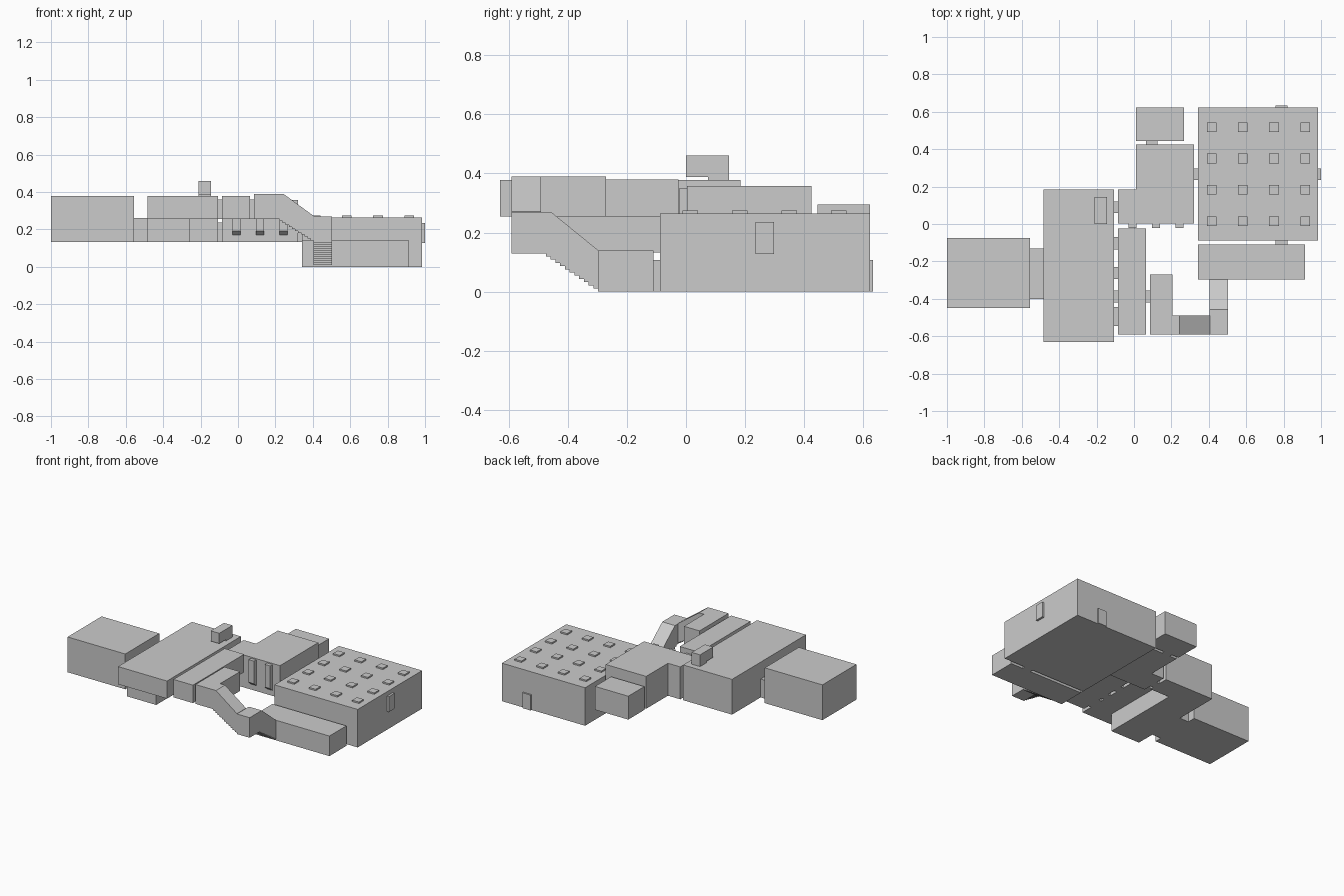
import bpy, bmesh


def solid(name, profile, axis, lo, hi):
    """Extrude a closed 2D profile along an axis from lo to hi."""
    place = {'x': lambda a, b, t: (t, a, b),
             'y': lambda a, b, t: (a, t, b),
             'z': lambda a, b, t: (a, b, t)}[axis]
    bm = bmesh.new()
    face = bm.faces.new([bm.verts.new(place(a, b, lo)) for a, b in profile])
    ext = bmesh.ops.extrude_face_region(bm, geom=[face])
    moved = [g for g in ext['geom'] if isinstance(g, bmesh.types.BMVert)]
    bmesh.ops.translate(bm, verts=moved, vec=place(0, 0, hi - lo))
    bmesh.ops.recalc_face_normals(bm, faces=bm.faces)
    me = bpy.data.meshes.new(name)
    bm.to_mesh(me)
    bm.free()
    ob = bpy.data.objects.new(name, me)
    bpy.context.collection.objects.link(ob)
    return ob


def box(name, x0, x1, y0, y1, z0, z1):
    return solid(name, [(x0, y0), (x1, y0), (x1, y1), (x0, y1)], 'z', z0, z1)


def steps(a0, b0, a1, b1, n):
    """Stair outline between two points."""
    pts = []
    for i in range(n):
        a, an = (a0 + (a1 - a0) * k / n for k in (i, i + 1))
        b, bn = (b0 + (b1 - b0) * k / n for k in (i, i + 1))
        pts += [(a, b), (an, b)]
    return pts + [(a1, b1)]


# West rooms
box("west_room", -1.0, -0.555, -0.45, -0.075, 0.132, 0.378)
box("west_passage", -0.555, -0.485, -0.40, -0.13, 0.132, 0.26)

# Long hall: full upper storey over an L-shaped lower storey
box("hall_upper", -0.485, -0.107, -0.63, 0.185, 0.255, 0.378)
solid("hall_lower", [(-0.485, -0.53), (-0.26, -0.53), (-0.26, 0.03),
                     (-0.107, 0.03), (-0.107, 0.185), (-0.485, 0.185)],
      'z', 0.132, 0.255)
box("roof_hatch_neck", -0.21, -0.145, 0.075, 0.145, 0.378, 0.39)
box("roof_hatch", -0.21, -0.145, 0.0, 0.145, 0.388, 0.46)

# Gallery strip and its doorways
box("gallery", -0.085, 0.065, -0.59, -0.025, 0.255, 0.38)
for y0, y1 in [(-0.135, -0.07), (-0.295, -0.23), (-0.42, -0.355), (-0.545, -0.445)]:
    box("gallery_doorway", -0.107, -0.085, y0, y1, 0.255, 0.36)
box("landing_doorway", 0.065, 0.085, -0.42, -0.355, 0.255, 0.36)
box("hall_doorway", -0.107, -0.085, 0.06, 0.12, 0.132, 0.238)

# Central room with shallow window bays
solid("central_room", [(-0.085, 0.003), (0.322, 0.003), (0.322, 0.425),
                       (0.01, 0.425), (0.01, 0.185), (-0.085, 0.185)],
      'z', 0.132, 0.358)
for x in (-0.008, 0.118, 0.243):
    solid("window_bay", [(0.003, 0.17), (-0.022, 0.192), (-0.022, 0.35), (0.003, 0.35)],
          'x', x - 0.021, x + 0.021)

# Back room
box("back_room", 0.01, 0.267, 0.445, 0.622, 0.132, 0.295)
box("back_room_doorway", 0.063, 0.125, 0.425, 0.445, 0.132, 0.238)

# Landing, descending corridor, turn and lower stair
box("landing", 0.085, 0.205, -0.59, -0.27, 0.255, 0.39)
solid("upper_stair", steps(0.205, 0.255, 0.405, 0.13, 12)
      + [(0.405, 0.272), (0.243, 0.39), (0.205, 0.39)], 'y', -0.59, -0.49)
solid("lower_stair", [(-0.59, 0.13)] + steps(-0.49, 0.13, -0.297, 0.0, 12)
      + [(-0.297, 0.14), (-0.457, 0.27), (-0.59, 0.27)], 'x', 0.405, 0.503)

# Low front hall and large east room
box("front_hall", 0.343, 0.913, -0.297, -0.11, 0.0, 0.14)
box("front_doorway", 0.757, 0.82, -0.11, -0.088, 0.0, 0.107)
box("east_room", 0.343, 0.985, -0.088, 0.622, 0.0, 0.265)
box("back_door", 0.757, 0.82, 0.622, 0.633, 0.0, 0.107)
box("side_door", 0.985, 1.0, 0.235, 0.298, 0.128, 0.235)
box("west_doorway", 0.322, 0.343, 0.235, 0.298, 0.132, 0.238)

# Grid of roof skylights
for i in range(4):
    for j in range(4):
        x, y = 0.415 + i * 0.1667, 0.015 + j * 0.1675
        box("skylight", x - 0.026, x + 0.026, y - 0.026, y + 0.026, 0.265, 0.275)
